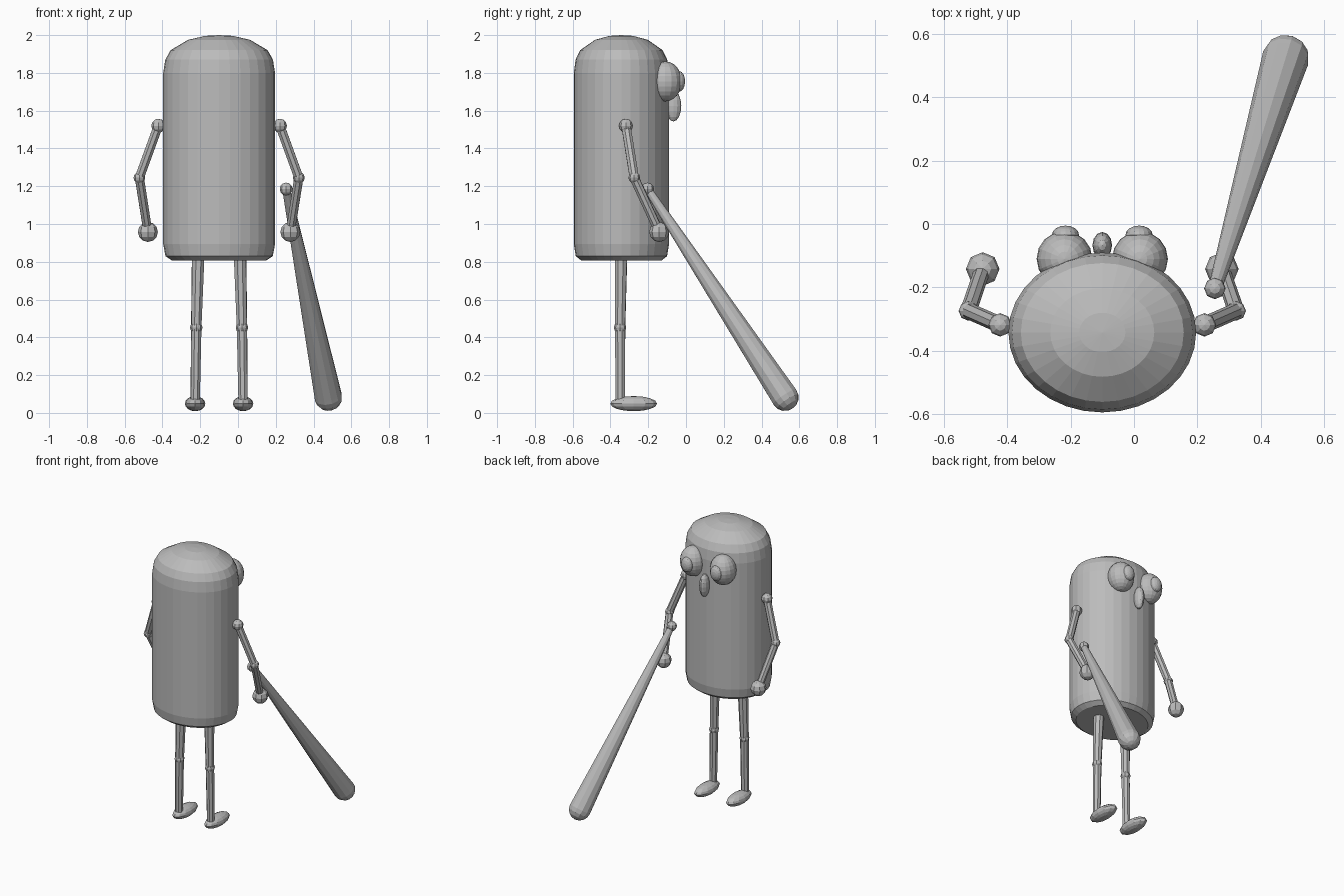
import bpy
import bmesh
import math
from mathutils import Vector, Matrix

cube = bpy.data.objects.get("Cube")
if cube:
    bpy.data.objects.remove(cube, do_unlink=True)

grey = bpy.data.materials.new("plain_grey")
grey.use_nodes = True
grey.diffuse_color = (0.5, 0.5, 0.5, 1)
bsdf = grey.node_tree.nodes["Principled BSDF"]
bsdf.inputs["Base Color"].default_value = (0.5, 0.5, 0.5, 1)
bsdf.inputs["Roughness"].default_value = 0.8


def finish(bm, name):
    bmesh.ops.recalc_face_normals(bm, faces=bm.faces)
    mesh = bpy.data.meshes.new(name)
    bm.to_mesh(mesh)
    bm.free()
    mesh.materials.append(grey)
    obj = bpy.data.objects.new(name, mesh)
    bpy.context.collection.objects.link(obj)
    return obj


def ball(name, centre, radii, segments=8, rings=6, axis="Z"):
    bm = bmesh.new()
    bmesh.ops.create_uvsphere(bm, u_segments=segments, v_segments=rings, radius=1)
    if axis == "Y":
        bmesh.ops.rotate(bm, verts=bm.verts, matrix=Matrix.Rotation(-math.pi / 2, 3, "X"))
    bmesh.ops.scale(bm, verts=bm.verts, vec=radii)
    bmesh.ops.translate(bm, verts=bm.verts, vec=centre)
    return finish(bm, name)


def lathe(name, profile, matrix, sides):
    """Revolve (radius, height) points; a zero radius closes to a pole."""
    bm = bmesh.new()
    rings = []
    for r, h in profile:
        if r == 0:
            rings.append([bm.verts.new((0, 0, h))])
        else:
            angles = [2 * math.pi * i / sides for i in range(sides)]
            rings.append([bm.verts.new((r * math.cos(a), r * math.sin(a), h)) for a in angles])
    for low, high in zip(rings, rings[1:]):
        for i in range(sides):
            j = (i + 1) % sides
            if len(low) == 1:
                bm.faces.new((low[0], high[j], high[i]))
            elif len(high) == 1:
                bm.faces.new((low[i], low[j], high[0]))
            else:
                bm.faces.new((low[i], low[j], high[j], high[i]))
    for ring in (rings[0], rings[-1]):
        if len(ring) > 1:
            bm.faces.new(ring)
    bmesh.ops.transform(bm, matrix=matrix, verts=bm.verts)
    return finish(bm, name)


def aim(start, end):
    """Matrix placing local z along the line from start to end."""
    turn = (Vector(end) - Vector(start)).to_track_quat("Z", "Y")
    return Matrix.Translation(start) @ turn.to_matrix().to_4x4()


def rod(name, start, end, r_start, r_end, sides=8):
    length = (Vector(end) - Vector(start)).length
    return lathe(name, [(r_start, 0), (r_end, length)], aim(start, end), sides)


MID = -0.1  # the figure's own symmetry plane

# Oval capsule body
body_profile = [(0.25, 0.807), (0.284, 0.83), (0.296, 0.893), (0.296, 1.80),
                (0.285, 1.87), (0.257, 1.92), (0.164, 1.975), (0.073, 1.996), (0, 2.0)]
oval = Matrix.Translation((MID, -0.342, 0)) @ Matrix.Diagonal((1, 0.252 / 0.296, 1, 1))
lathe("body", body_profile, oval, 32)

# Paired parts: eyes, arms, legs
for side, s in (("left", 1), ("right", -1)):
    ball(side + "_eye", (MID + s * 0.119, -0.11, 1.755), (0.088, 0.088, 0.106), 16, 12)
    ball(side + "_pupil", (MID + s * 0.116, -0.035, 1.755), (0.043, 0.03, 0.054), 16, 8, "Y")

    shoulder = (MID + s * 0.322, -0.318, 1.52)
    elbow = (MID + s * 0.422, -0.274, 1.245)
    hand = (MID + s * 0.377, -0.142, 0.958)
    ball(side + "_shoulder", shoulder, (0.037,) * 3)
    ball(side + "_elbow", elbow, (0.031,) * 3)
    ball(side + "_hand", hand, (0.053,) * 3)
    rod(side + "_upper_arm", shoulder, elbow, 0.026, 0.026)
    rod(side + "_forearm", elbow, hand, 0.026, 0.025)

    hip = (MID + s * 0.111, -0.344, 0.83)
    knee = (MID + s * 0.121, -0.349, 0.452)
    ankle = (MID + s * 0.127, -0.347, 0.05)
    ball(side + "_knee", knee, (0.033,) * 3)
    rod(side + "_thigh", hip, knee, 0.035, 0.029)
    rod(side + "_shin", knee, ankle, 0.029, 0.026)
    ball(side + "_foot", (ankle[0], -0.277, 0.049), (0.054, 0.124, 0.04), 12, 8)

# Nose between the eyes
ball("nose", (MID, -0.067, 1.625), (0.031, 0.042, 0.082), 12, 8)

# Long tapered bat with a knob and a rounded end
grip = Vector((0.255, -0.203, 1.185))
tip = Vector((0.478, 0.523, 0.084))
length = (tip - grip).length
bat_profile = [(0.021, 0), (0.073, length - 0.02)]
for step in range(4):
    a = step * math.pi / 8
    bat_profile.append((0.074 * math.cos(a), length + 0.074 * math.sin(a)))
bat_profile.append((0, length + 0.074))
lathe("bat", bat_profile, aim(grip, tip), 12)
ball("bat_knob", grip, (0.034,) * 3)
